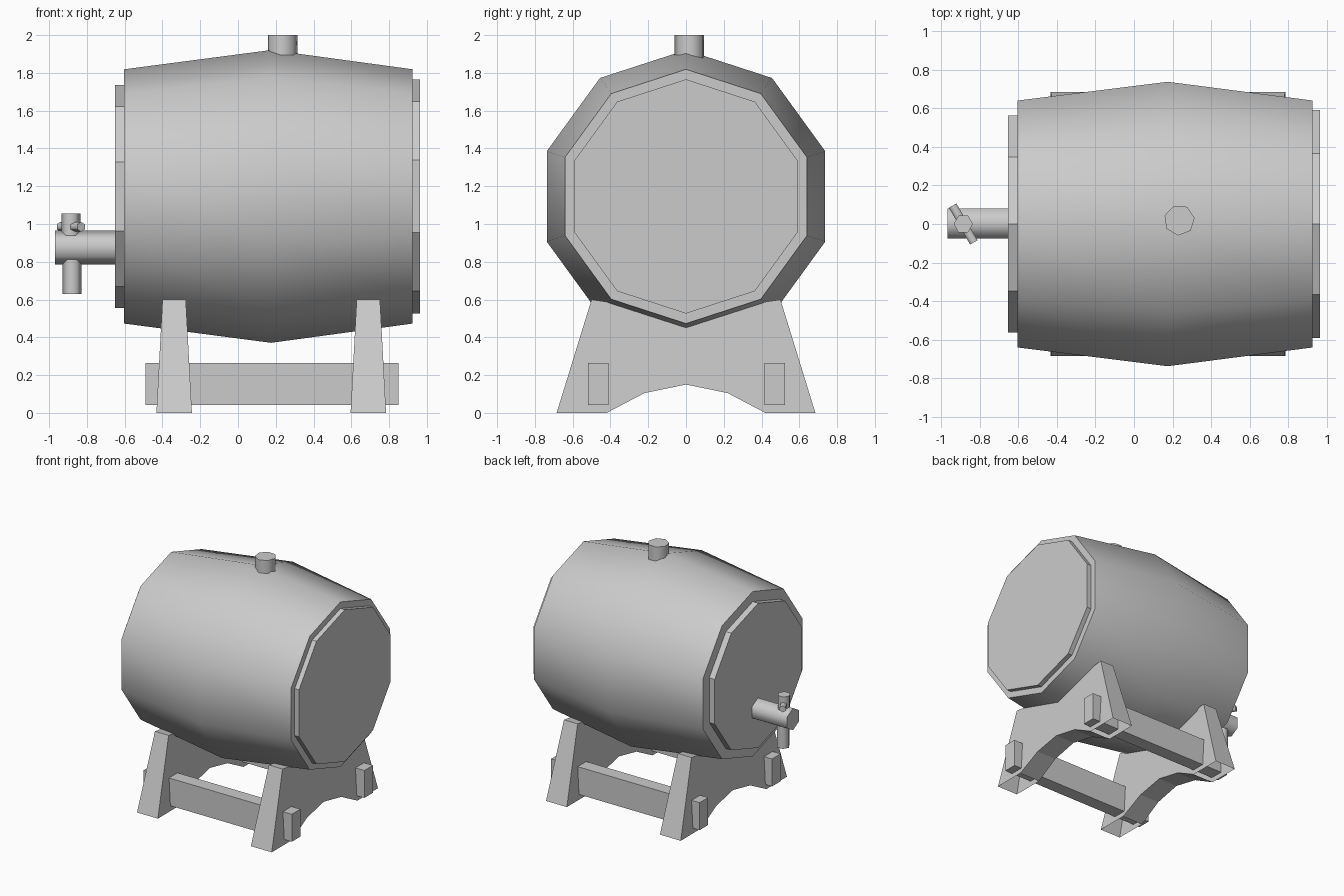
import bpy, bmesh, math
from mathutils import Matrix, Vector

cube = bpy.data.objects.get("Cube")
if cube:
    bpy.data.objects.remove(cube, do_unlink=True)

grey = bpy.data.materials.new("plain grey")
grey.use_nodes = True
colour = (0.6, 0.6, 0.6, 1)
grey.diffuse_color = colour
grey.node_tree.nodes["Principled BSDF"].inputs["Base Color"].default_value = colour


def finish(name, bm):
    bmesh.ops.recalc_face_normals(bm, faces=bm.faces)
    mesh = bpy.data.meshes.new(name)
    bm.to_mesh(mesh)
    bm.free()
    mesh.materials.append(grey)
    obj = bpy.data.objects.new(name, mesh)
    bpy.context.scene.collection.objects.link(obj)
    return obj


def lathe(name, rings, sides, origin, turn=Matrix(), phase=0, smooth=True):
    """Loft (offset, radius) rings along local z, with sharp flat caps."""
    bm = bmesh.new()
    loops = []
    for offset, radius in rings:
        loop = []
        for i in range(sides):
            a = phase + math.tau * i / sides
            p = Vector((radius * math.cos(a), radius * math.sin(a), offset))
            loop.append(bm.verts.new(turn @ p + Vector(origin)))
        loops.append(loop)
    for low, high in zip(loops, loops[1:]):
        for i in range(sides):
            j = (i + 1) % sides
            bm.faces.new((low[i], low[j], high[j], high[i])).smooth = smooth
    for loop in (loops[0], loops[-1]):
        cap = bm.faces.new(loop)
        for edge in cap.edges:
            edge.smooth = False
    return finish(name, bm)


def box(name, centre, size):
    bm = bmesh.new()
    bmesh.ops.create_cube(bm, size=1)
    bmesh.ops.scale(bm, vec=size, verts=bm.verts)
    bmesh.ops.translate(bm, vec=centre, verts=bm.verts)
    return finish(name, bm)


def stand(name, x):
    """Arched trestle that narrows upwards, open under the feet."""
    half = [(0, 0.15), (0.22, 0.105), (0.42, 0), (0.685, 0), (0.5, 0.6), (0.3, 0.57), (0, 0.5)]
    outline = half + [(-y, z) for y, z in half[-2:0:-1]]
    bm = bmesh.new()
    sides = []
    for s in (-1, 1):
        sides.append([bm.verts.new((x + s * (0.094 - 0.054 * z), y, z)) for y, z in outline])
        bm.faces.new(sides[-1])
    a, b = sides
    for i in range(len(outline)):
        j = (i + 1) % len(outline)
        if outline[i][1] + outline[j][1] > 0:
            bm.faces.new((a[i], a[j], b[j], b[i]))
    return finish(name, bm)


along_x = Matrix.Rotation(math.pi / 2, 4, "Y")

# Barrel and its raised end boards
axis = (0, 0, 1.146)
lathe("barrel", [(-0.603, 0.673), (0.175, 0.775), (0.925, 0.673)], 10, axis, along_x)
lathe("tap_end_board", [(-0.652, 0.59), (-0.6, 0.59)], 10, axis, along_x, smooth=False)
lathe("plain_end_board", [(0.92, 0.62), (0.964, 0.62)], 10, axis, along_x, smooth=False)

# Bung on top
lathe("bung", [(1.8, 0.08), (2.0, 0.08)], 7, (0.235, 0.02, 0), phase=math.radians(8))

# Tap
lathe("tap_pipe", [(-0.968, 0.09), (-0.64, 0.09)], 6, (0, 0.003, 0.875), along_x)
lathe("tap_spout", [(0.63, 0.05), (0.86, 0.05)], 6, (-0.878, 0, 0))
lathe("tap_valve", [(0.9, 0.05), (1.055, 0.05)], 6, (-0.885, 0, 0))
handle_turn = Matrix.Rotation(math.radians(-60), 4, "Z") @ along_x
lathe("tap_handle", [(-0.11, 0.026), (0.11, 0.026)], 6, (-0.885, 0, 0.985), handle_turn)

# Cradle
stand("tap_end_stand", -0.338)
stand("plain_end_stand", 0.69)
for side, y in (("front", -0.465), ("back", 0.47)):
    box(side + "_rail", (0.18, y, 0.153), (1.34, 0.11, 0.224))
